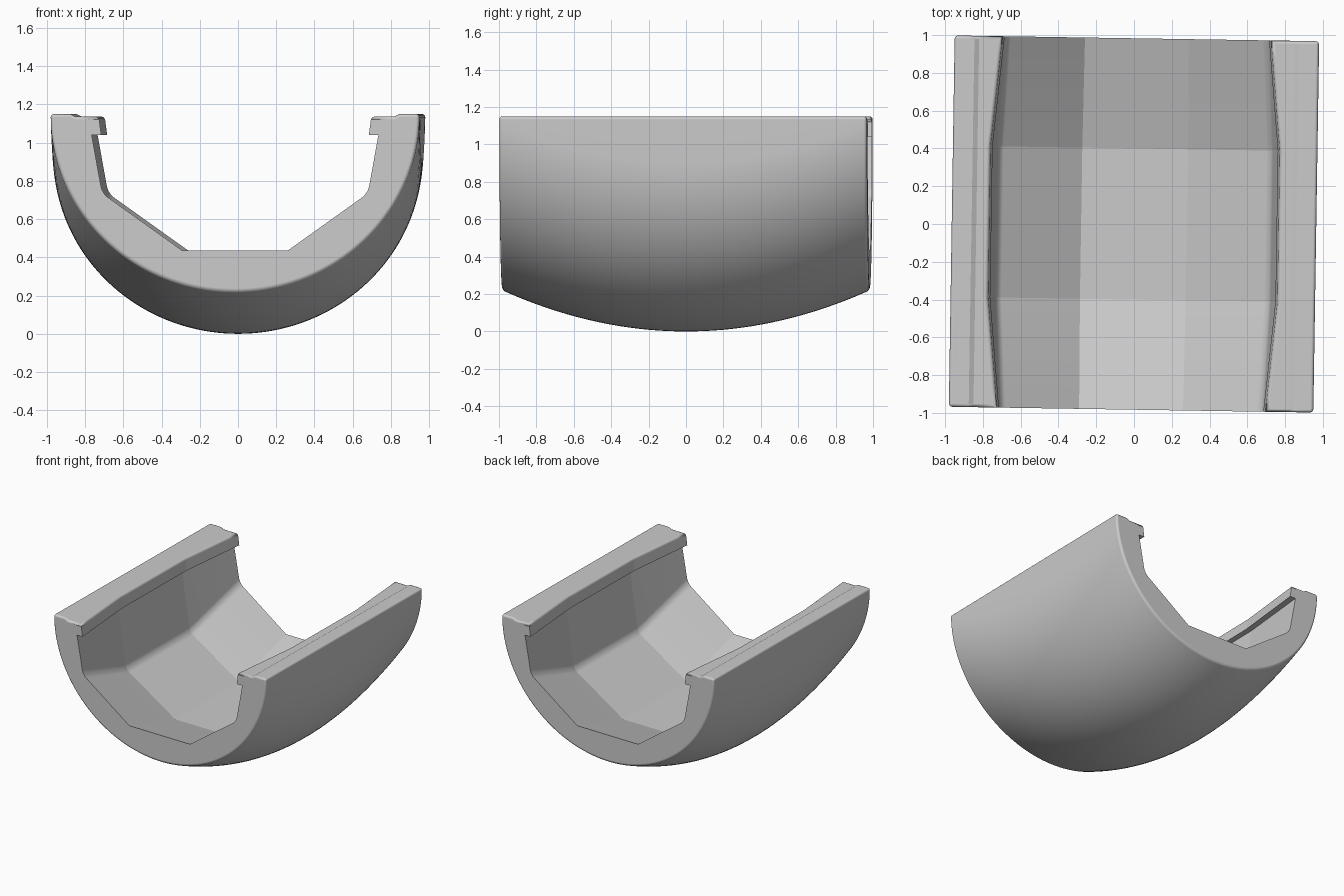
import bpy, bmesh, math
from mathutils import Matrix

old = bpy.data.objects.get("Cube")
if old:
    bpy.data.objects.remove(old, do_unlink=True)

HALF_LENGTH = 0.983
HALF_WIDTH = 0.965
TOP = 1.15
KINK = 0.4          # where the inside faces bend along the length
ARC_STEPS = 80

# Inside half profile, from the raised strip on the rim to the floor
END_PROFILE = [(0.86, TOP), (0.835, 1.137), (0.713, 1.137), (0.70, 1.04),
               (0.75, 1.04), (0.695, 0.735), (0.275, 0.435)]
MID_PROFILE = [(0.86, TOP), (0.835, 1.137), (0.768, 1.137), (0.755, 1.04),
               (0.80, 1.04), (0.725, 0.55), (0.28, 0.265)]
LIP, CREASE = 2, 5  # profile points that get rounded


def mirrored(half):
    """Continue a half profile across the centre plane."""
    return half + [(-x, z) for x, z in reversed(half)]


def section(y):
    """Closed outline of the shell at one place along its length."""
    base = 0.22 * (y / HALF_LENGTH) ** 2
    outer = []
    for i in range(ARC_STEPS + 1):
        a = math.pi * (i / ARC_STEPS - 0.5)
        outer.append((HALF_WIDTH * math.sin(a), base + 0.93 * (1 - math.cos(a))))
    outer[0] = (-HALF_WIDTH, TOP)
    outer[-1] = (HALF_WIDTH, TOP)
    t = max(0, (abs(y) - KINK) / (HALF_LENGTH - KINK))
    inner = [(m[0] + (e[0] - m[0]) * t, m[1] + (e[1] - m[1]) * t)
             for e, m in zip(END_PROFILE, MID_PROFILE)]
    return outer + mirrored(inner)


# Loft the sections into one solid shell
stations = [-HALF_LENGTH] + [k / 20 for k in range(-18, 19)] + [HALF_LENGTH]
bm = bmesh.new()
weight = bm.edges.layers.float.new("bevel_weight_edge")
rings = [[bm.verts.new((x, y, z)) for x, z in section(y)] for y in stations]
count = len(rings[0])
for a, b in zip(rings, rings[1:]):
    for i in range(count):
        j = (i + 1) % count
        bm.faces.new((a[i], a[j], b[j], b[i]))
bm.faces.new(rings[0])
bm.faces.new(rings[-1])
bmesh.ops.recalc_face_normals(bm, faces=bm.faces[:])

# Mark the edges to round: long rims, wall creases and outer end rims
first = ARC_STEPS + 1
long_edges = {0: 0.5, ARC_STEPS: 0.5}
for point, amount in ((LIP, 0.5), (CREASE, 1.0)):
    long_edges[first + point] = amount
    long_edges[count - 1 - point] = amount
for a, b in zip(rings, rings[1:]):
    for i, amount in long_edges.items():
        bm.edges.get((a[i], b[i]))[weight] = amount
for ring in (rings[0], rings[-1]):
    for i in range(count):
        if i < first + LIP or i >= count - 1 - LIP:
            bm.edges.get((ring[i], ring[(i + 1) % count]))[weight] = 0.5

# The shell stands slightly turned
bm.transform(Matrix.Rotation(math.radians(-0.9), 4, "Z"))

mesh = bpy.data.meshes.new("curved_trough")
bm.to_mesh(mesh)
bm.free()
trough = bpy.data.objects.new("curved_trough", mesh)
bpy.context.collection.objects.link(trough)

# Plain grey material
grey = bpy.data.materials.new("plain_grey")
grey.use_nodes = True
colour = (0.6, 0.6, 0.6, 1)
grey.diffuse_color = colour
grey.node_tree.nodes["Principled BSDF"].inputs["Base Color"].default_value = colour
mesh.materials.append(grey)

# Smooth outside, creased inside, softened rims
bpy.ops.object.select_all(action="DESELECT")
trough.select_set(True)
bpy.context.view_layer.objects.active = trough
bpy.ops.object.shade_smooth_by_angle(angle=math.radians(4))
bevel = trough.modifiers.new("soft_edges", "BEVEL")
bevel.width = 0.034
bevel.segments = 3
bevel.limit_method = "WEIGHT"
bevel.harden_normals = True
